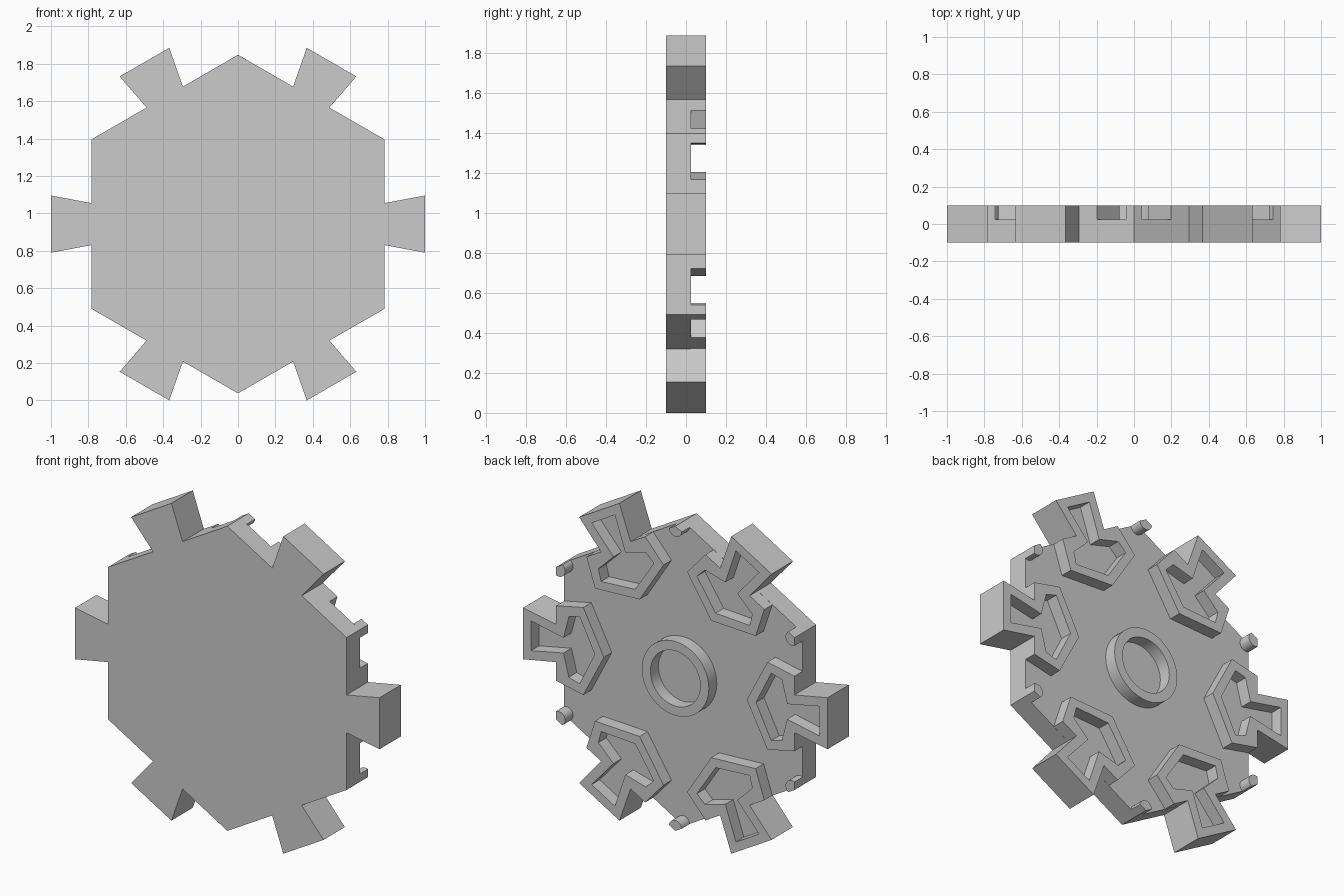
import bpy, bmesh
from math import cos, sin, pi, radians

CENTRE_Z = 0.943
FRONT, DECK, BACK = -0.1, 0.025, 0.1

cube = bpy.data.objects.get("Cube")
if cube:
    bpy.data.objects.remove(cube, do_unlink=True)

grey = bpy.data.materials.new("plain_grey")
grey.use_nodes = True
GREY = (0.6, 0.6, 0.6, 1)
grey.diffuse_color = GREY
grey.node_tree.nodes["Principled BSDF"].inputs["Base Color"].default_value = GREY


def loop(bm, outline, y, angle):
    """Place (radial, sideways) points in the plane y, turned about the hub."""
    c, s = cos(angle), sin(angle)
    return [bm.verts.new((r * c - t * s, y, CENTRE_Z + r * s + t * c)) for r, t in outline]


def bridge(bm, a, b):
    n = len(a)
    for i in range(n):
        j = (i + 1) % n
        bm.faces.new((a[i], a[j], b[j], b[i]))


def finish(bm, name, smooth=False):
    bmesh.ops.recalc_face_normals(bm, faces=bm.faces)
    mesh = bpy.data.meshes.new(name)
    bm.to_mesh(mesh)
    bm.free()
    mesh.materials.append(grey)
    obj = bpy.data.objects.new(name, mesh)
    bpy.context.collection.objects.link(obj)
    if smooth:
        bpy.ops.object.select_all(action="DESELECT")
        obj.select_set(True)
        bpy.context.view_layer.objects.active = obj
        bpy.ops.object.shade_smooth_by_angle(angle=radians(30))
    return obj


def prism(name, outline, y0, y1, angle=0, smooth=False):
    bm = bmesh.new()
    a, b = loop(bm, outline, y0, angle), loop(bm, outline, y1, angle)
    bm.faces.new(a)
    bm.faces.new(b)
    bridge(bm, a, b)
    return finish(bm, name, smooth)


def rim(name, outer, inner, y0, y1, angle=0, smooth=False):
    """Raised wall between two outlines with matching corners."""
    bm = bmesh.new()
    loops = [loop(bm, o, y, angle) for o, y in
             ((outer, y0), (outer, y1), (inner, y1), (inner, y0))]
    for i in range(4):
        bridge(bm, loops[i], loops[(i + 1) % 4])
    return finish(bm, name, smooth)


def circle(radius, n):
    return [(radius * cos(2 * pi * i / n), radius * sin(2 * pi * i / n)) for i in range(n)]


def mirrored(half):
    """Half outline from the tip on the axis, reflected across the axis."""
    return half + [(r, -t) for r, t in reversed(half[1:])]


# Hexagonal plate, corner up
prism("base_plate", circle(0.905, 6), FRONT, DECK, pi / 2)

# Central ring
rim("centre_ring", circle(0.22, 64), circle(0.164, 64), DECK, BACK, smooth=True)

# Outlines of the flared tab, its walled housing and the corner peg
tab = [(0.783, -0.112), (1.0, -0.153), (1.0, 0.153), (0.783, 0.112)]
wall_outer = mirrored([(0.47, 0), (0.605, 0.26), (0.783, 0.223), (0.783, 0.112), (1.0, 0.153)])
wall_inner = mirrored([(0.53, 0), (0.63, 0.2), (0.7, 0.18), (0.735, 0.045), (0.948, 0.088)])
arc = [radians(95 + 170 * i / 14) for i in range(15)]
peg = [(0.905, 0)] + [(0.885 + 0.042 * cos(a), 0.042 * sin(a)) for a in arc]

for i in range(6):
    angle = i * pi / 3
    prism(f"tab_{i + 1}", tab, FRONT, DECK, angle)
    rim(f"tab_housing_{i + 1}", wall_outer, wall_inner, DECK, BACK, angle)
    prism(f"corner_peg_{i + 1}", peg, DECK, BACK, angle + pi / 6, smooth=True)
